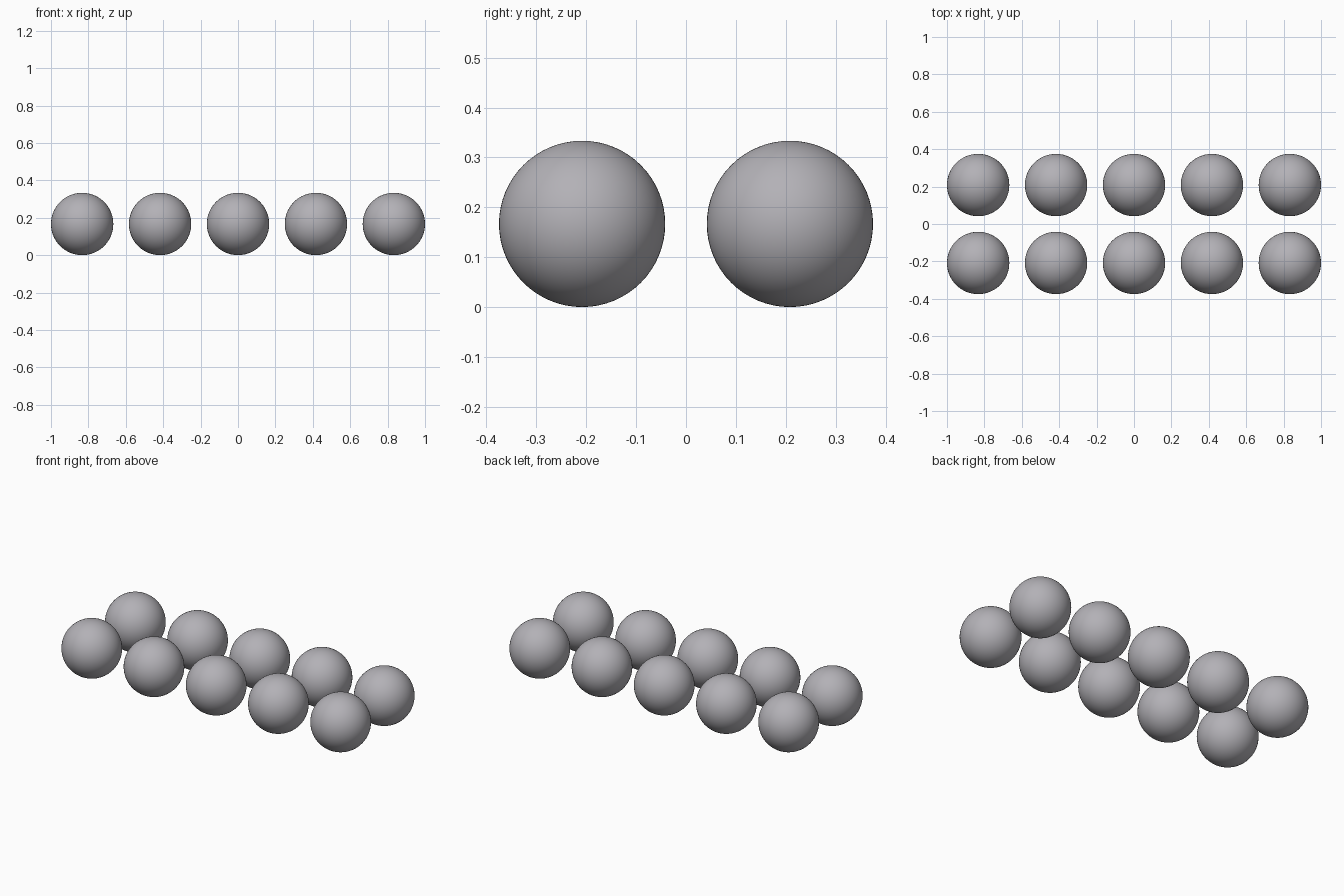
import bpy

if "Cube" in bpy.data.objects:
    bpy.data.objects.remove(bpy.data.objects["Cube"])

R = 1 / 6          # ball radius
STEP = 2.5 * R     # distance between ball centres

grey = bpy.data.materials.new("neutral_grey")
grey.diffuse_color = (0.45, 0.44, 0.47, 1.0)
grey.use_nodes = True
grey.node_tree.nodes["Principled BSDF"].inputs["Base Color"].default_value = grey.diffuse_color


def ball(name, x, y):
    bpy.ops.mesh.primitive_uv_sphere_add(
        segments=64, ring_count=32, radius=R, location=(x, y, R))
    obj = bpy.context.object
    obj.name = name
    obj.data.materials.append(grey)
    bpy.ops.object.shade_smooth()


# two rows of five balls
for row, y in (("front", -STEP / 2), ("back", STEP / 2)):
    for i in range(5):
        ball(f"{row}_ball_{i + 1}", (i - 2) * STEP, y)
